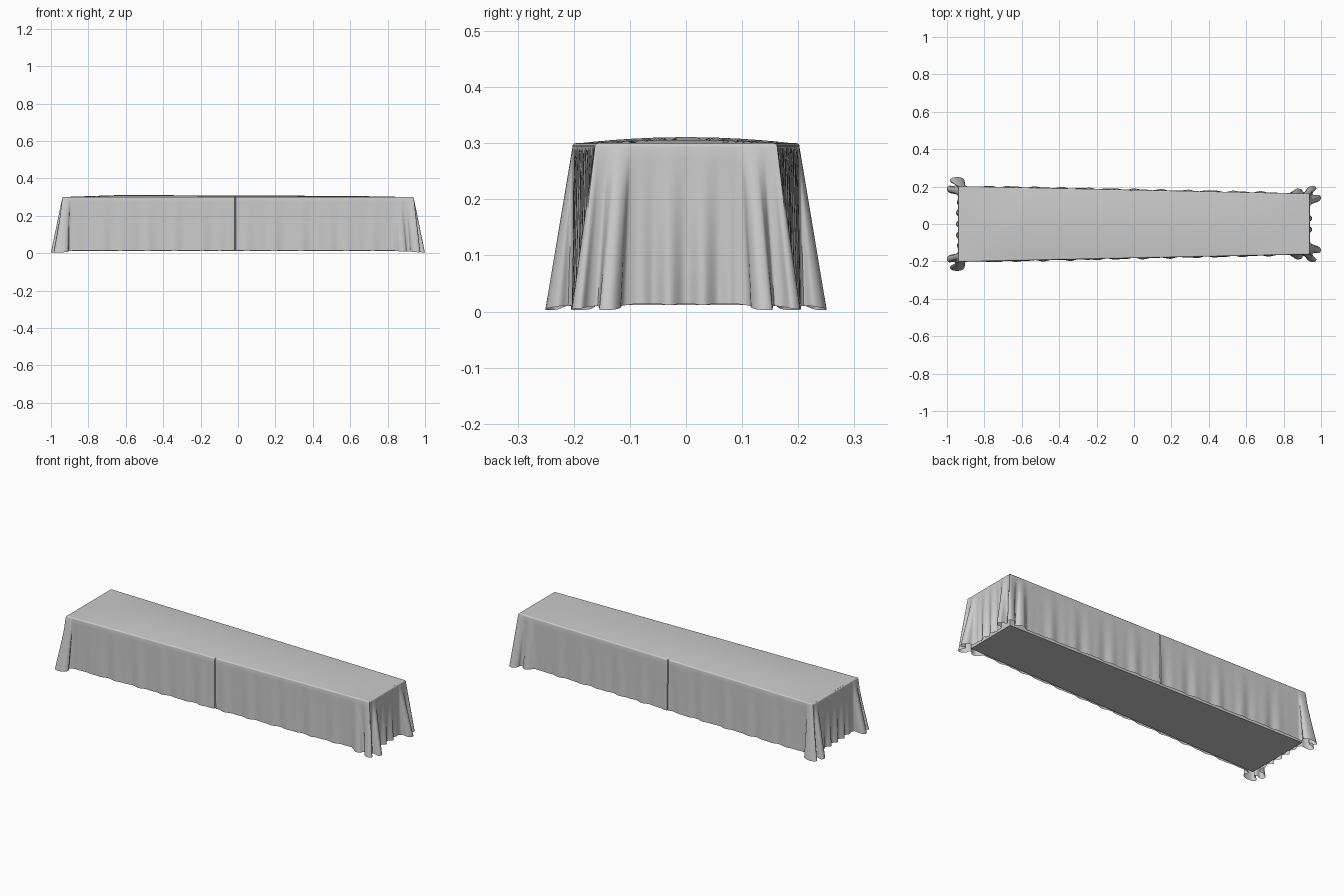
import bpy, bmesh, math
from mathutils import Vector

if "Cube" in bpy.data.objects:
    bpy.data.objects.remove(bpy.data.objects["Cube"])

L, H, R = 0.94, 0.30, 0.006        # half length, table height, edge rounding
SEAM = -0.015

mat = bpy.data.materials.new("light grey cloth")
mat.diffuse_color = (0.6, 0.6, 0.6, 1)
mat.use_nodes = True
mat.node_tree.nodes["Principled BSDF"].inputs["Base Color"].default_value = mat.diffuse_color


def half_width(x):
    return 0.1825 - 0.02 * x / L


def make_object(name, bm, smooth=True):
    bmesh.ops.recalc_face_normals(bm, faces=bm.faces)
    me = bpy.data.meshes.new(name)
    bm.to_mesh(me)
    bm.free()
    me.materials.append(mat)
    ob = bpy.data.objects.new(name, me)
    bpy.context.collection.objects.link(ob)
    if smooth:
        bpy.ops.object.select_all(action='DESELECT')
        ob.select_set(True)
        bpy.context.view_layer.objects.active = ob
        bpy.ops.object.shade_smooth_by_angle(angle=math.radians(45))
    return ob


def catmull(pts, n=4):
    p = [Vector(q) for q in pts]
    p = [p[0] * 2 - p[1]] + p + [p[-1] * 2 - p[-2]]
    out = []
    for i in range(1, len(p) - 2):
        a, b, c, d = p[i - 1:i + 3]
        for k in range(n):
            t = k / n
            out.append(0.5 * (2 * b + (c - a) * t + (2 * a - 5 * b + 4 * c - d) * t * t
                              + (3 * b - a - 3 * c + d) * t ** 3))
    return out + [p[-2]]


# Hem folds at the corners: (outward along x, outward along y) from the corner
FOLD_LEFT = [(0, -.06), (.008, -.04), (.03, -.04), (.055, -.03), (.06, -.012), (.05, .002),
             (.025, 0), (.015, .01), (.035, .018), (.045, .032), (.03, .045), (0, .048),
             (-.025, .042), (-.035, .025), (-.025, .008), (-.04, 0), (-.06, 0)]
FOLD_RIGHT = [(0, -.075), (.01, -.05), (.04, -.045), (.058, -.03), (.055, -.01), (.035, -.008),
              (.015, -.005), (.02, .012), (.035, .025), (.025, .04), (0, .038), (-.015, .025),
              (-.02, .008), (-.035, .008), (-.045, .022), (-.07, .025), (-.09, .012), (-.11, 0)]


def corner(sx, fold):
    """(top point, hem point) pairs from the end wall round to the side wall."""
    hem = catmull(fold)
    n = len(hem) - 1
    res = []
    for i, h in enumerate(hem):
        f = 2 * i / n - 1
        a, b = (0, fold[0][1] * -f) if f < 0 else (fold[-1][0] * f, 0)

        def place(u, v):
            x = sx * (L + u)
            return Vector((x, half_width(sx * (L + min(u, 0))) + v))
        res.append((place(a, b), place(h.x, h.y)))
    return res


def end_wall(sx, fold):
    """Half of an end wall, from the middle out to the corner."""
    y1 = half_width(sx * L) + fold[0][1]
    res = []
    for i in range(24):
        y = y1 * i / 24
        win = min(1, (1 - i / 24) * 3)
        d = win * (0.004 + 0.009 * math.cos(y * 105 + (0 if sx < 0 else math.pi)))
        res.append((Vector((sx * L, y)), Vector((sx * (L + d), y))))
    return res


def side_wall(sign):
    """Long wall from right to left with soft ripples and a centre seam."""
    x0, x1 = L + FOLD_RIGHT[-1][0], -L - FOLD_LEFT[-1][0]
    xs = [x0 + (x1 - x0) * i / 140 for i in range(1, 140)]
    xs = [x for x in xs if abs(x - SEAM) > 0.007]
    xs += [SEAM + k for k in (-.006, -.003, 0, .003, .006)]
    res = []
    for x in sorted(xs, reverse=True):
        win = min(1, (x0 - x) * 8, (x - x1) * 8)
        d = win * (0.003 + 0.003 * math.sin(x * 47 + sign) + 0.002 * math.sin(x * 83 + 2 * sign))
        g = 0.007 if abs(x - SEAM) < 0.001 else 0
        w = half_width(x)
        res.append((Vector((x, w - g)), Vector((x, w + d - g))))
    return res


def half_loop(sign):
    pts = end_wall(1, FOLD_RIGHT) + corner(1, FOLD_RIGHT) + side_wall(sign)
    pts += corner(-1, FOLD_LEFT)[::-1] + end_wall(-1, FOLD_LEFT)[::-1]
    return [(Vector((a.x, a.y * sign)), Vector((b.x, b.y * sign))) for a, b in pts]


# Hanging cloth: loft from the table edge down to the folded hem
loop = half_loop(1) + half_loop(-1)[-2:0:-1]
bm = bmesh.new()
rows = []
for ang in (90, 60, 30):           # rounded top edge
    c, s = math.cos(math.radians(ang)), math.sin(math.radians(ang))
    row = []
    for top, hem in loop:
        k = R * (1 - c)
        x = max(-L + k, min(L - k, top.x))
        w = half_width(x) - k
        row.append(bm.verts.new((x, max(-w, min(w, top.y)), H - R * (1 - s))))
    rows.append(row)
for j in range(13):                # straight fall, folds open towards the hem
    t = j / 12
    row = []
    for top, hem in loop:
        zh = 0.014 - 0.011 * min(1, (hem - top).length / 0.06)
        p = top.lerp(hem, t)
        row.append(bm.verts.new((p.x, p.y, (H - R) * (1 - t) + zh * t)))
    rows.append(row)
n = len(loop)
for a, b in zip(rows, rows[1:]):
    for i in range(n):
        j = (i + 1) % n
        bm.faces.new((a[i], b[i], b[j], a[j]))
make_object("hanging_cloth", bm)

# Top of the cloth: tapered and gently crowned
bm = bmesh.new()
NX, NY = 48, 12
grid = []
for i in range(NX + 1):
    x = (L - R) * (2 * i / NX - 1)
    u = (x + L) / (2 * L)
    crown = 0.012 * min(1, u * 6) * (1 - 0.6 * u) * min(1, (1 - u) * 6)
    row = []
    for j in range(NY + 1):
        v = 2 * j / NY - 1
        row.append(bm.verts.new((x, v * (half_width(x) - R), H + crown * (1 - v * v))))
    grid.append(row)
for i in range(NX):
    for j in range(NY):
        bm.faces.new((grid[i][j], grid[i + 1][j], grid[i + 1][j + 1], grid[i][j + 1]))
make_object("cloth_top", bm)

# Solid table body under the cloth
bm = bmesh.new()
bmesh.ops.create_cube(bm, size=2)
for v in bm.verts:
    x = v.co.x * (L - 0.012)
    v.co = (x, v.co.y * (half_width(x) - 0.012), 0.012 if v.co.z < 0 else H - 0.01)
make_object("table_body", bm, smooth=False)
